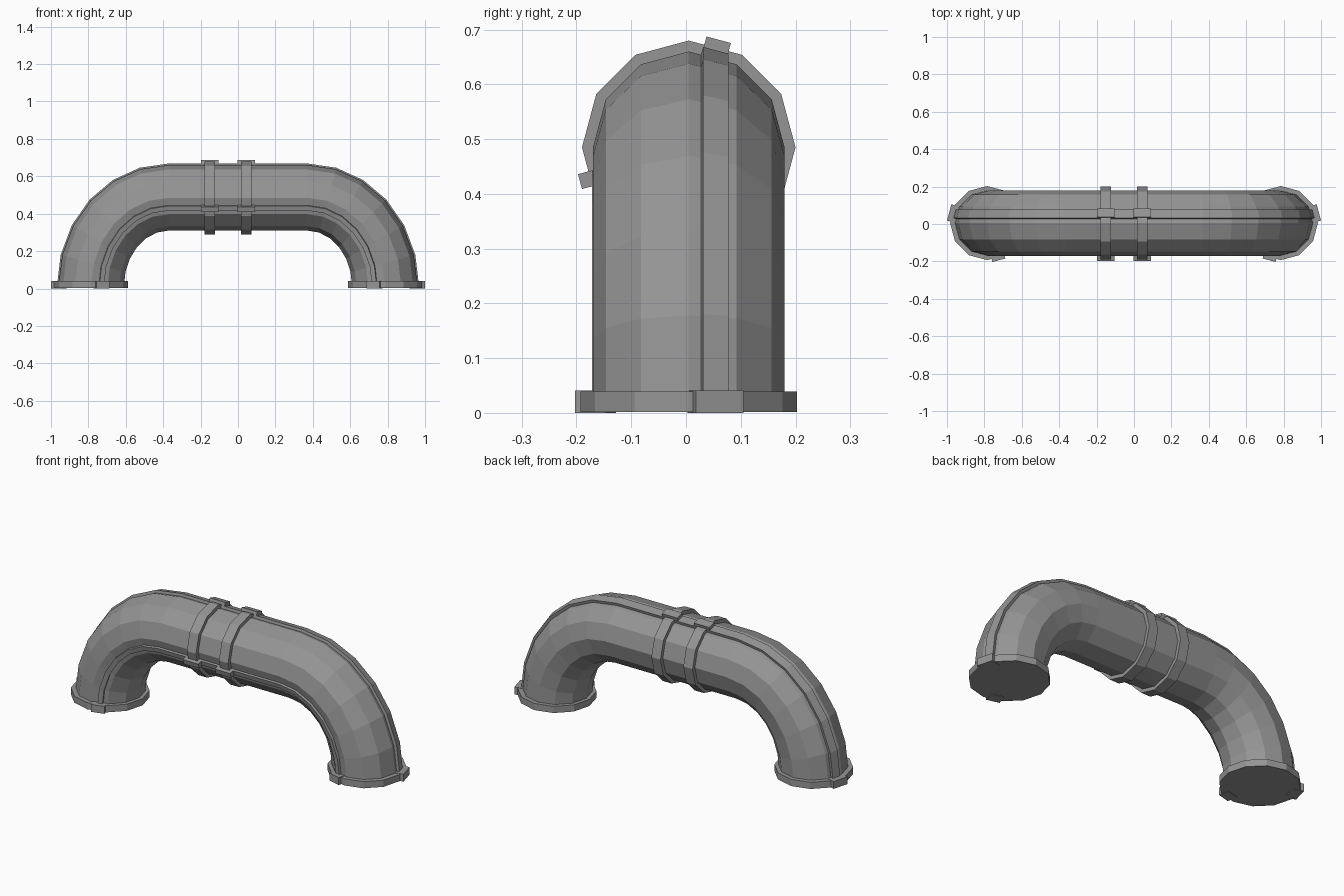
import bpy, bmesh
from math import sin, cos, radians

if "Cube" in bpy.data.objects:
    bpy.data.objects.remove(bpy.data.objects["Cube"])

CY = 0.005          # y of the pipe axis
AX, AZ = 0.785, 0.485   # leg axis x, top run axis z
BX, BZ = 0.37, 0.01     # centre of the bends

# Dark grey paint
paint = bpy.data.materials.new("dark_grey")
paint.diffuse_color = (0.3, 0.3, 0.3, 1)
paint.use_nodes = True
paint.node_tree.nodes["Principled BSDF"].inputs["Base Color"].default_value = paint.diffuse_color


def ring(r, n=12):
    # profile as (outward, sideways) offsets from the axis
    return [(r * cos(radians(360 * i / n)), r * sin(radians(360 * i / n))) for i in range(n)]


def block(ang, r0, r1, half, shift=0.0):
    # rectangular profile sitting on the pipe facet at the given angle
    c, s = cos(radians(ang)), sin(radians(ang))
    pts = [(r0, -half), (r1, -half), (r1, half), (r0, half)]
    return [(r * c - (t + shift) * s, r * s + (t + shift) * c) for r, t in pts]


def bend(side, deg):
    a = radians(deg)
    return lambda c: (side * (BX + (AX - BX + c) * cos(a)), BZ + (AZ - BZ + c) * sin(a))


def run(x):
    return lambda c: (x, AZ + c)


def leg(side, z):
    return lambda c: (side * (AX + c), z)


def sweep(name, profile, stations):
    bm = bmesh.new()
    rows = []
    for st in stations:
        row = []
        for c, w in profile:
            x, z = st(c)
            row.append(bm.verts.new((x, CY + w, z)))
        rows.append(row)
    n = len(profile)
    for a, b in zip(rows, rows[1:]):
        for i in range(n):
            bm.faces.new((a[i], a[(i + 1) % n], b[(i + 1) % n], b[i]))
    bm.faces.new(rows[0])
    bm.faces.new(rows[-1])
    bmesh.ops.recalc_face_normals(bm, faces=bm.faces)
    me = bpy.data.meshes.new(name)
    bm.to_mesh(me)
    bm.free()
    me.materials.append(paint)
    ob = bpy.data.objects.new(name, me)
    bpy.context.collection.objects.link(ob)
    return ob


# Full arch path: left leg, left bend, top run, right bend, right leg
path = ([leg(-1, 0.01)] + [bend(-1, d) for d in range(15, 91, 15)]
        + [bend(1, d) for d in range(90, 0, -15)] + [leg(1, 0.01)])

# Pipe and the two raised seam strips
sweep("pipe", ring(0.175), path)
sweep("top_seam", block(15, 0.15, 0.184, 0.024, 0.002), path)
sweep("front_seam", block(-105, 0.15, 0.182, 0.013, -0.009), path)

# Clamp bands with a tab over each seam
for i, x in enumerate((-0.152, 0.044)):
    band = [run(x - 0.028), run(x + 0.028)]
    tab = [run(x - 0.047), run(x + 0.047)]
    sweep(f"clamp_band_{i}", ring(0.195), band)
    sweep(f"clamp_top_tab_{i}", block(15, 0.16, 0.204, 0.023, 0.002), tab)
    sweep(f"clamp_front_tab_{i}", block(-105, 0.16, 0.208, 0.014, -0.009), tab)

# Foot flanges with matching tabs
for side, label in ((-1, "left"), (1, "right")):
    sweep(f"{label}_flange", ring(0.198), [leg(side, 0.002), leg(side, 0.039)])
    tab = [leg(side, 0.0), leg(side, 0.041)]
    sweep(f"{label}_flange_outer_tab", block(15, 0.15, 0.211, 0.045, 0.002), tab)
    sweep(f"{label}_flange_front_tab", block(-105, 0.15, 0.208, 0.036, -0.009), tab)
